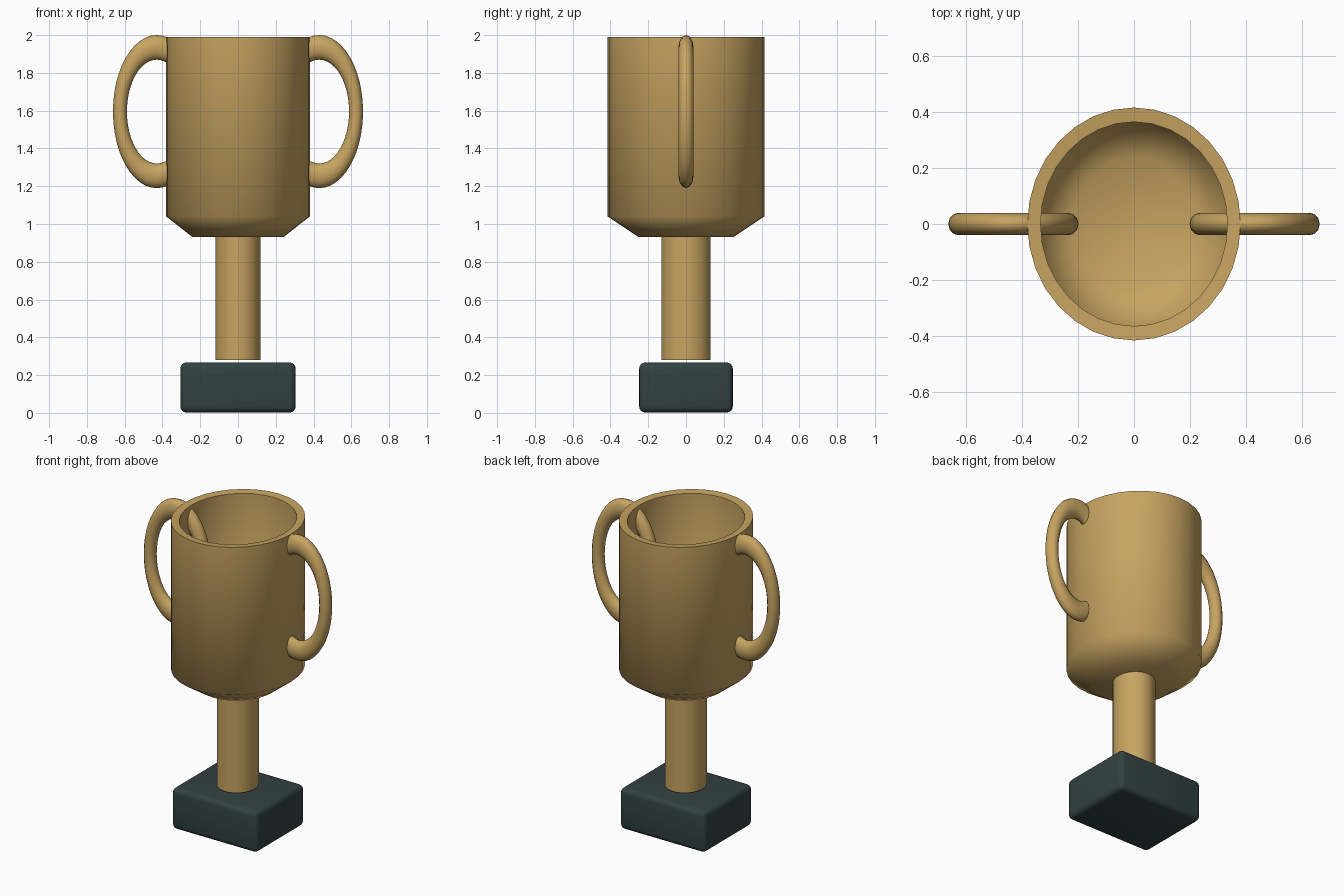
import bpy, bmesh, math

if "Cube" in bpy.data.objects:
    bpy.data.objects.remove(bpy.data.objects["Cube"])

def material(name, rgb):
    m = bpy.data.materials.new(name)
    m.diffuse_color = (*rgb, 1)
    m.use_nodes = True
    m.node_tree.nodes["Principled BSDF"].inputs["Base Color"].default_value = m.diffuse_color
    return m

gold = material("gold", (0.57, 0.37, 0.12))
slate = material("dark slate", (0.032, 0.054, 0.054))

def finish(name, bm, mat, angle):
    bmesh.ops.recalc_face_normals(bm, faces=bm.faces)
    me = bpy.data.meshes.new(name)
    bm.to_mesh(me)
    bm.free()
    me.materials.append(mat)
    ob = bpy.data.objects.new(name, me)
    bpy.context.collection.objects.link(ob)
    bpy.ops.object.select_all(action='DESELECT')
    ob.select_set(True)
    bpy.context.view_layer.objects.active = ob
    bpy.ops.object.shade_smooth_by_angle(angle=math.radians(angle))
    return ob

def lathe(name, profile, mat, angle, sides=32):
    """Elliptical rings of (x radius, y radius, z), capped at both ends."""
    bm = bmesh.new()
    rings = []
    for rx, ry, z in profile:
        rings.append([bm.verts.new((rx * math.cos(2 * math.pi * i / sides),
                                    ry * math.sin(2 * math.pi * i / sides), z))
                      for i in range(sides)])
    for a, b in zip(rings, rings[1:]):
        for i in range(sides):
            j = (i + 1) % sides
            bm.faces.new((a[i], a[j], b[j], b[i]))
    bm.faces.new(rings[0])
    bm.faces.new(rings[-1])
    return finish(name, bm, mat, angle)

# Hollow cup: underside, taper, wall, rim, then back down inside
lathe("cup", [(0.24, 0.25, 0.93), (0.38, 0.415, 1.04), (0.38, 0.415, 1.99),
              (0.333, 0.364, 1.985), (0.333, 0.364, 1.06), (0.22, 0.235, 0.98)],
      gold, 65)

# Stem, floating just above the base
lathe("stem", [(0.12, 0.13, 0.28), (0.12, 0.13, 0.95)], gold, 40)

# Full oval ring handles, which pass through the cup wall
def handle(name, side, major=48, minor=12):
    bm = bmesh.new()
    rings = []
    for i in range(major):
        u = 2 * math.pi * i / major
        ring = []
        for k in range(minor):
            v = 2 * math.pi * k / minor
            c = math.cos(v)
            ring.append(bm.verts.new((side * 0.43 + (0.195 + 0.037 * c) * math.cos(u),
                                      0.04 * math.sin(v),
                                      1.595 + (0.34 + 0.065 * c) * math.sin(u))))
        rings.append(ring)
    for i in range(major):
        a, b = rings[i], rings[(i + 1) % major]
        for k in range(minor):
            n = (k + 1) % minor
            bm.faces.new((a[k], a[n], b[n], b[k]))
    return finish(name, bm, gold, 60)

handle("left_handle", -1)
handle("right_handle", 1)

# Block base with rounded edges
bm = bmesh.new()
bmesh.ops.create_cube(bm, size=1)
for v in bm.verts:
    v.co = (v.co.x * 0.61, v.co.y * 0.495, v.co.z * 0.265 + 0.1345)
bmesh.ops.bevel(bm, geom=bm.edges[:], offset=0.032, segments=4, profile=0.5,
                affect='EDGES')
finish("base", bm, slate, 40)
